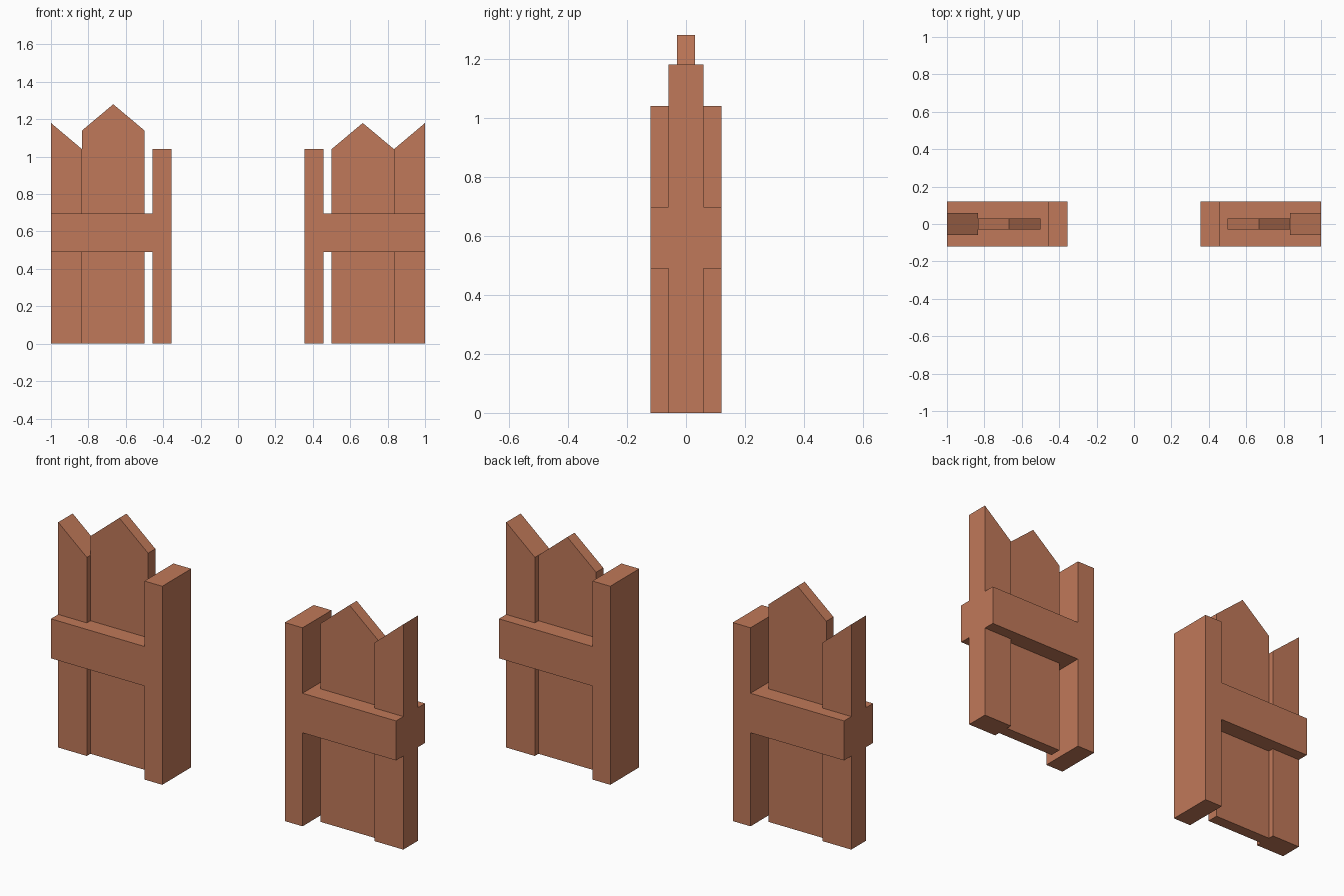
import bpy
import bmesh

if "Cube" in bpy.data.objects:
    bpy.data.objects.remove(bpy.data.objects["Cube"])

wood = bpy.data.materials.new("reddish brown wood")
wood.diffuse_color = (0.53, 0.19, 0.10, 1)
wood.use_nodes = True
wood.node_tree.nodes["Principled BSDF"].inputs["Base Color"].default_value = wood.diffuse_color


def extrude_profile(name, points, half_depth, side):
    """Extrude an x-z outline along y; side = -1 left, 1 right."""
    bm = bmesh.new()
    face = bm.faces.new([bm.verts.new((side * x, -half_depth, z)) for x, z in points])
    ext = bmesh.ops.extrude_face_region(bm, geom=[face])
    verts = [g for g in ext["geom"] if isinstance(g, bmesh.types.BMVert)]
    bmesh.ops.translate(bm, verts=verts, vec=(0, 2 * half_depth, 0))
    bmesh.ops.recalc_face_normals(bm, faces=bm.faces)
    mesh = bpy.data.meshes.new(name)
    bm.to_mesh(mesh)
    bm.free()
    mesh.materials.append(wood)
    obj = bpy.data.objects.new(name, mesh)
    bpy.context.collection.objects.link(obj)
    return obj


POST_IN, POST_OUT, POST_TOP = 0.355, 0.458, 1.04
RAIL_LOW, RAIL_HIGH = 0.49, 0.697
SLAT_IN, SLAT_MID, SLAT_OUT = 0.50, 0.667, 0.834

# the left pointed slat is taller than the right one
for side, label, shoulder in ((-1, "left", 1.14), (1, "right", 1.04)):
    # gate post with its cross rail, one T-shaped piece
    extrude_profile(label + "_post_and_rail", [
        (POST_IN, 0), (POST_OUT, 0), (POST_OUT, RAIL_LOW), (1, RAIL_LOW),
        (1, RAIL_HIGH), (POST_OUT, RAIL_HIGH), (POST_OUT, POST_TOP),
        (POST_IN, POST_TOP)], 0.12, side)
    # thin pointed slat
    extrude_profile(label + "_pointed_slat", [
        (SLAT_IN, 0), (SLAT_OUT, 0), (SLAT_OUT, shoulder),
        (SLAT_MID, shoulder + 0.14), (SLAT_IN, shoulder)], 0.03, side)
    # thicker half slat at the outer end
    extrude_profile(label + "_half_slat", [
        (SLAT_OUT, 0), (1, 0), (1, 1.18), (SLAT_OUT, 1.04)], 0.06, side)
